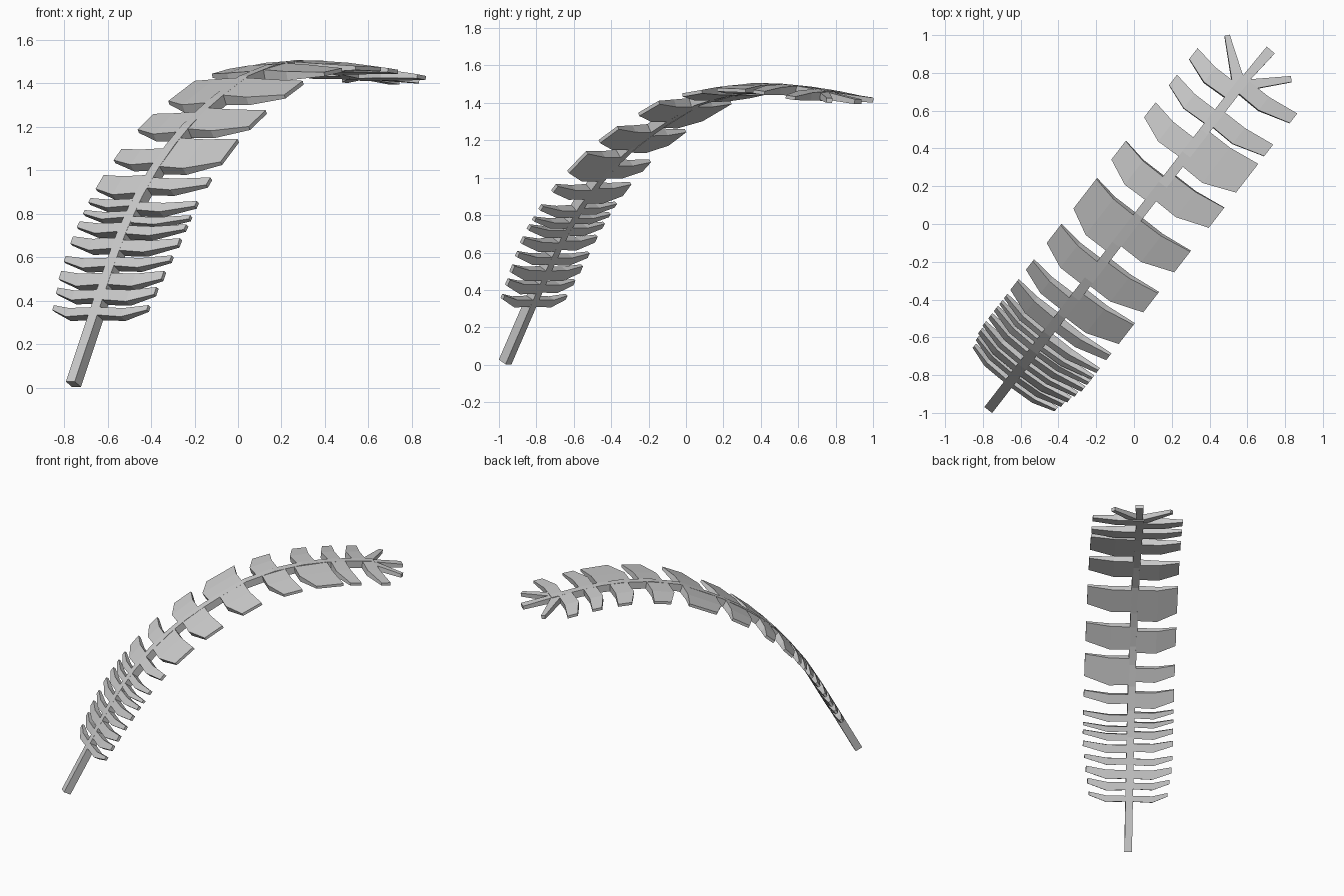
import bpy, bmesh
from mathutils import Vector

cube = bpy.data.objects.get("Cube")
if cube:
    bpy.data.objects.remove(cube, do_unlink=True)

grey = bpy.data.materials.new("plain grey")
grey.use_nodes = True
grey.diffuse_color = (0.6, 0.6, 0.6, 1)
grey.node_tree.nodes["Principled BSDF"].inputs["Base Color"].default_value = (0.6, 0.6, 0.6, 1)

# Arching midrib: distance along the ground plan, and height
ARCH = [(-1.09, .015), (-.91, .345), (-.8, .545), (-.7, .712), (-.585, .865), (-.465, .993),
        (-.345, 1.098), (-.23, 1.184), (-.1, 1.262), (.005, 1.318), (.2, 1.41), (.4, 1.46),
        (.6, 1.48), (.75, 1.478), (.9, 1.465), (1.1, 1.437), (1.32, 1.412)]
ALONG = Vector((.612, .79, 0)).normalized()
ACROSS = Vector((ALONG.y, -ALONG.x, 0))
ORIGIN = Vector((-.09, -.105, 0))
PATH = [ORIGIN + ALONG * s + Vector((0, 0, z)) for s, z in ARCH]
DIST = [0]
for p, q in zip(PATH, PATH[1:]):
    DIST.append(DIST[-1] + (q - p).length)
TANGENT = [(PATH[min(i + 1, len(PATH) - 1)] - PATH[max(i - 1, 0)]).normalized()
           for i in range(len(PATH))]
STEM_END = 2.87
HALF = .026


def bend(u, t, h):
    """Point at length u along the arch, t sideways, h above it."""
    i = max(k for k in range(len(DIST) - 1) if DIST[k] <= max(u, 0))
    f = (u - DIST[i]) / (DIST[i + 1] - DIST[i])
    tangent = TANGENT[i].lerp(TANGENT[i + 1], f).normalized()
    return PATH[i].lerp(PATH[i + 1], f) + ACROSS * t + ACROSS.cross(tangent) * h


def loft(name, sections):
    """Solid through four-cornered cross-sections, capped at both ends."""
    bm = bmesh.new()
    rings = [[bm.verts.new(bend(*p)) for p in s] for s in sections]
    for a, b in zip(rings, rings[1:]):
        for k in range(4):
            bm.faces.new((a[k], a[(k + 1) % 4], b[(k + 1) % 4], b[k]))
    bm.faces.new(rings[0])
    bm.faces.new(rings[-1])
    bmesh.ops.recalc_face_normals(bm, faces=bm.faces)
    mesh = bpy.data.meshes.new(name)
    bm.to_mesh(mesh)
    bm.free()
    mesh.materials.append(grey)
    bpy.context.collection.objects.link(bpy.data.objects.new(name, mesh))


def slab(lo, hi, t, top, bottom):
    return [(lo, t, top), (hi, t, top), (hi, t, bottom), (lo, t, bottom)]


# Stem
stops = [d for d in DIST if d < STEM_END - .02] + [STEM_END]
loft("stem", [[(u, -HALF, HALF), (u, HALF, HALF), (u, HALF, -HALF), (u, -HALF, -HALF)]
              for u in stops])

# Leaflet pairs: right start, right width, left start, left width
PAIRS = [(.35, .04, .35, .04), (.437, .045, .43, .055), (.51, .06, .51, .06),
         (.605, .045, .608, .045), (.7, .055, .69, .055), (.79, .05, .778, .045),
         (.87, .035, .84, .035), (.935, .04, .912, .045), (1.01, .11, 1.04, .065),
         (1.2, .1, 1.175, .2), (1.42, .17, 1.445, .18), (1.675, .26, 1.75, .185),
         (2.04, .155, 2.07, .165), (2.33, .125, 2.3, .23), (2.55, .09, 2.56, .1),
         (2.725, .095, 2.785, .085)]


def leaflet(name, start, width, side, reach):
    """Blade that thins, droops and sweeps forward towards its tip."""
    end = start + width
    rise = .035 + .12 * width
    loft(name, [slab(start, end, side * .02, HALF, -HALF),
                slab(start - .005, end, side * .16, .018, -.024),
                slab(start + rise, end + .025, side * reach, 0, -.019)])


for n, (ru, rw, lu, lw) in enumerate(PAIRS, 1):
    leaflet(f"right_leaflet_{n}", ru, rw, -1, min(.255 + .012 * n, .297))
    leaflet(f"left_leaflet_{n}", lu, lw, 1, min(.27 + .012 * n, .332))

# Three narrow leaflets fanning from the tip
for name, tip_u, tip_t, root_w, tip_w in [("right", 2.995, -.215, .035, .014),
                                          ("middle", 3.075, .015, .02, .028),
                                          ("left", 3.02, .195, .03, .016)]:
    root = Vector((STEM_END - .05, 0))
    tip = Vector((tip_u, tip_t))
    axis = (tip - root).normalized()
    side = Vector((-axis.y, axis.x))
    sections = []
    for c, w, top in ((root, root_w, HALF - .002), (tip, tip_w, .006)):
        a, b = c + side * w, c - side * w
        sections.append([(a.x, a.y, top), (b.x, b.y, top),
                         (b.x, b.y, -.02), (a.x, a.y, -.02)])
    loft(f"tip_leaflet_{name}", sections)
